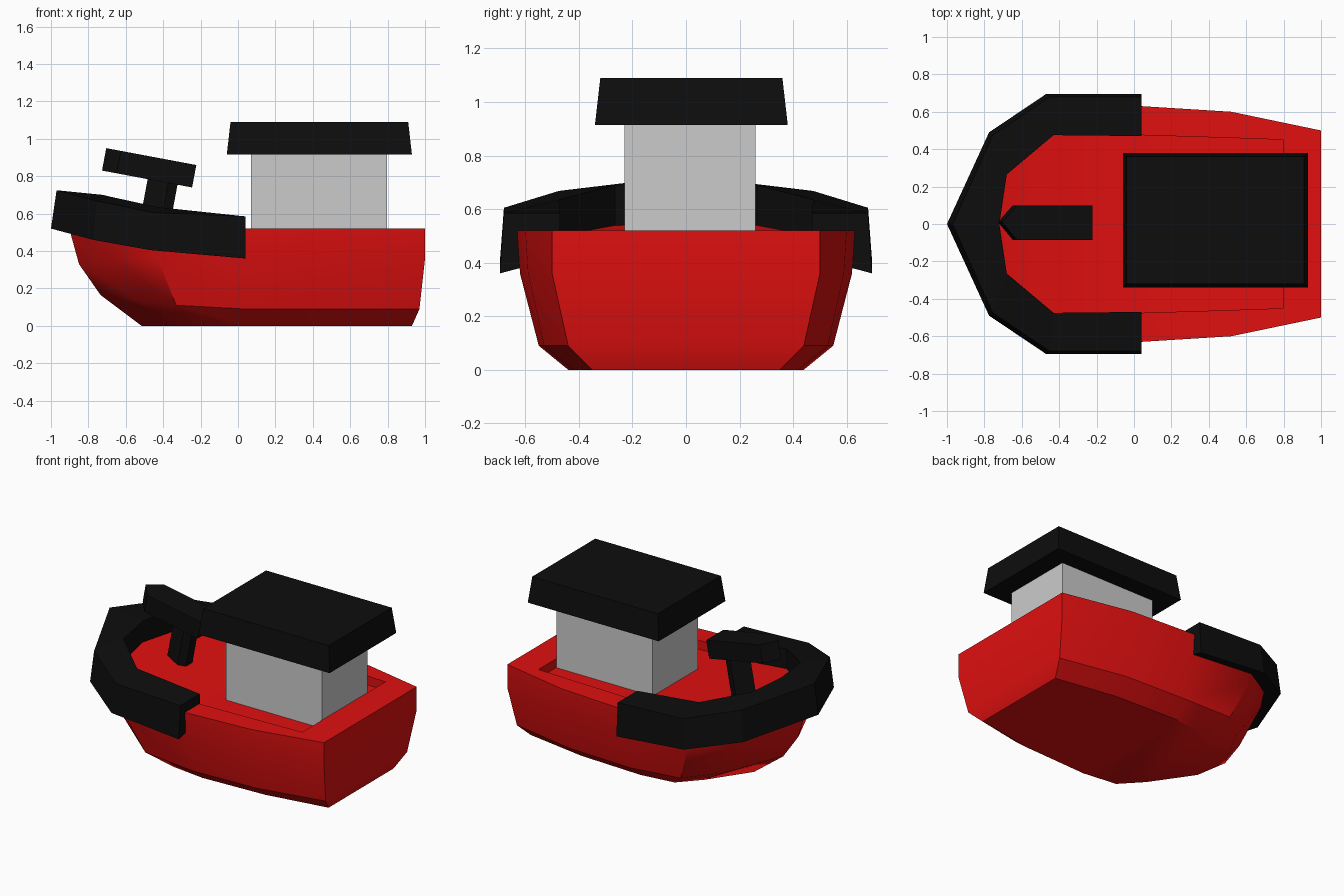
import bpy, bmesh, math

if "Cube" in bpy.data.objects:
    bpy.data.objects.remove(bpy.data.objects["Cube"])


def material(name, rgb):
    m = bpy.data.materials.new(name)
    m.diffuse_color = (*rgb, 1)
    m.use_nodes = True
    m.node_tree.nodes["Principled BSDF"].inputs["Base Color"].default_value = m.diffuse_color
    return m


red = material("red_paint", (0.75, 0.005, 0.005))
black = material("black_rubber", (0.004, 0.004, 0.004))


def finish(name, bm, mat=None, smooth=None):
    bmesh.ops.remove_doubles(bm, verts=bm.verts, dist=1e-4)
    bmesh.ops.recalc_face_normals(bm, faces=bm.faces)
    me = bpy.data.meshes.new(name)
    bm.to_mesh(me)
    bm.free()
    ob = bpy.data.objects.new(name, me)
    bpy.context.collection.objects.link(ob)
    if mat:
        me.materials.append(mat)
    if smooth:
        bpy.ops.object.select_all(action='DESELECT')
        ob.select_set(True)
        bpy.context.view_layer.objects.active = ob
        bpy.ops.object.shade_smooth_by_angle(angle=math.radians(smooth))
    return ob


def quad(bm, pts):
    """Add a face, dropping repeated corners."""
    pts = [tuple(p) for p in pts]
    pts = [p for i, p in enumerate(pts) if p not in pts[:i]]
    if len(pts) > 2:
        bm.faces.new([bm.verts.new(p) for p in pts])


def flip(p):
    return (p[0], -p[1] if p[1] else 0, p[2])


def prism(name, bottom, top, mat=None):
    bm = bmesh.new()
    n = len(bottom)
    for i in range(n):
        j = (i + 1) % n
        quad(bm, [bottom[i], bottom[j], top[j], top[i]])
    quad(bm, bottom)
    quad(bm, top)
    return finish(name, bm, mat)


def rect(x0, x1, y0, y1, z):
    return [(x0, y0, z), (x1, y0, z), (x1, y1, z), (x0, y1, z)]


# Hull: one half section per station, keel edge to gunwale, stern to bow
stations = [
    [(.93, .35, 0), (.97, .44, .09), (1, .50, .36), (1, .50, .52)],
    [(.50, .42, 0), (.51, .53, .09), (.52, .59, .36), (.52, .60, .52)],
    [(.04, .44, 0), (.04, .55, .09), (.04, .62, .36), (.04, .63, .52)],
    [(-.20, .41, 0), (-.33, .53, .11), (-.43, .60, .36), (-.45, .62, .56)],
    [(-.33, .27, 0), (-.53, .35, .13), (-.68, .41, .36), (-.72, .43, .60)],
    [(-.515, 0, 0), (-.735, 0, .165), (-.85, 0, .33), (-.93, 0, .62)],
]
# Inner edge of the gunwale; the deck lies a little below it
inner = [(.80, .45), (.52, .46), (.04, .475), (-.43, .48), (-.685, .27), (-.73, 0)]
for s, (x, y) in zip(stations, inner):
    z = s[-1][2]
    s += [(x, y, z), (x, y, z - .06)]

bm = bmesh.new()
for a, b in zip(stations, stations[1:]):
    for j in range(5):
        strip = [a[j], b[j], b[j + 1], a[j + 1]]
        quad(bm, strip)
        quad(bm, [flip(p) for p in strip])
    for j in (0, 5):  # bottom and deck
        quad(bm, [a[j], b[j], flip(b[j]), flip(a[j])])
stern = stations[0]
for p, q in zip(stern, stern[1:]):  # transom, stern rim and deck step
    quad(bm, [p, q, flip(q), flip(p)])
finish("hull", bm, red, 35)

# Bow fender: sections as outer bottom, outer top, inner top, inner bottom
sections = [
    [(.04, .695, .36), (.04, .68, .585), (.04, .47, .585), (.04, .47, .42)],
    [(-.47, .695, .405), (-.45, .68, .605), (-.43, .475, .635), (-.43, .475, .46)],
    [(-.775, .49, .46), (-.755, .475, .668), (-.68, .265, .69), (-.68, .265, .50)],
    [(-1, 0, .52), (-.97, 0, .725), (-.72, 0, .70), (-.72, 0, .52)],
]
bm = bmesh.new()
for a, b in zip(sections, sections[1:]):
    for j in range(4):
        k = (j + 1) % 4
        strip = [a[j], b[j], b[k], a[k]]
        quad(bm, strip)
        quad(bm, [flip(p) for p in strip])
quad(bm, sections[0])
quad(bm, [flip(p) for p in sections[0]])
finish("bow_fender", bm, black)

# Cabin and flared roof
prism("cabin", rect(.07, .797, -.23, .26, .45), rect(.07, .797, -.23, .26, .93))
prism("cabin_roof", rect(-.06, .93, -.34, .38, .915),
      rect(-.04, .91, -.32, .36, 1.09), black)

# Water cannon post, leaning aft
post = [(-.515, 0), (-.40, -.05), (-.35, -.03), (-.35, .04), (-.40, .06)]
prism("cannon_post", [(x - .025, y, .48) for x, y in post],
      [(x + .035, y, .80) for x, y in post], black)

# Water cannon barrel with a pointed nose, tilted up towards the bow
barrel = prism("cannon_barrel",
               *[[(-.245, .005, z), (-.165, -.09, z), (.245, -.09, z),
                  (.245, .095, z), (-.165, .095, z)] for z in (-.061, .061)], black)
barrel.location = (-.475, .005, .845)
barrel.rotation_euler = (0, math.radians(10.6), 0)
